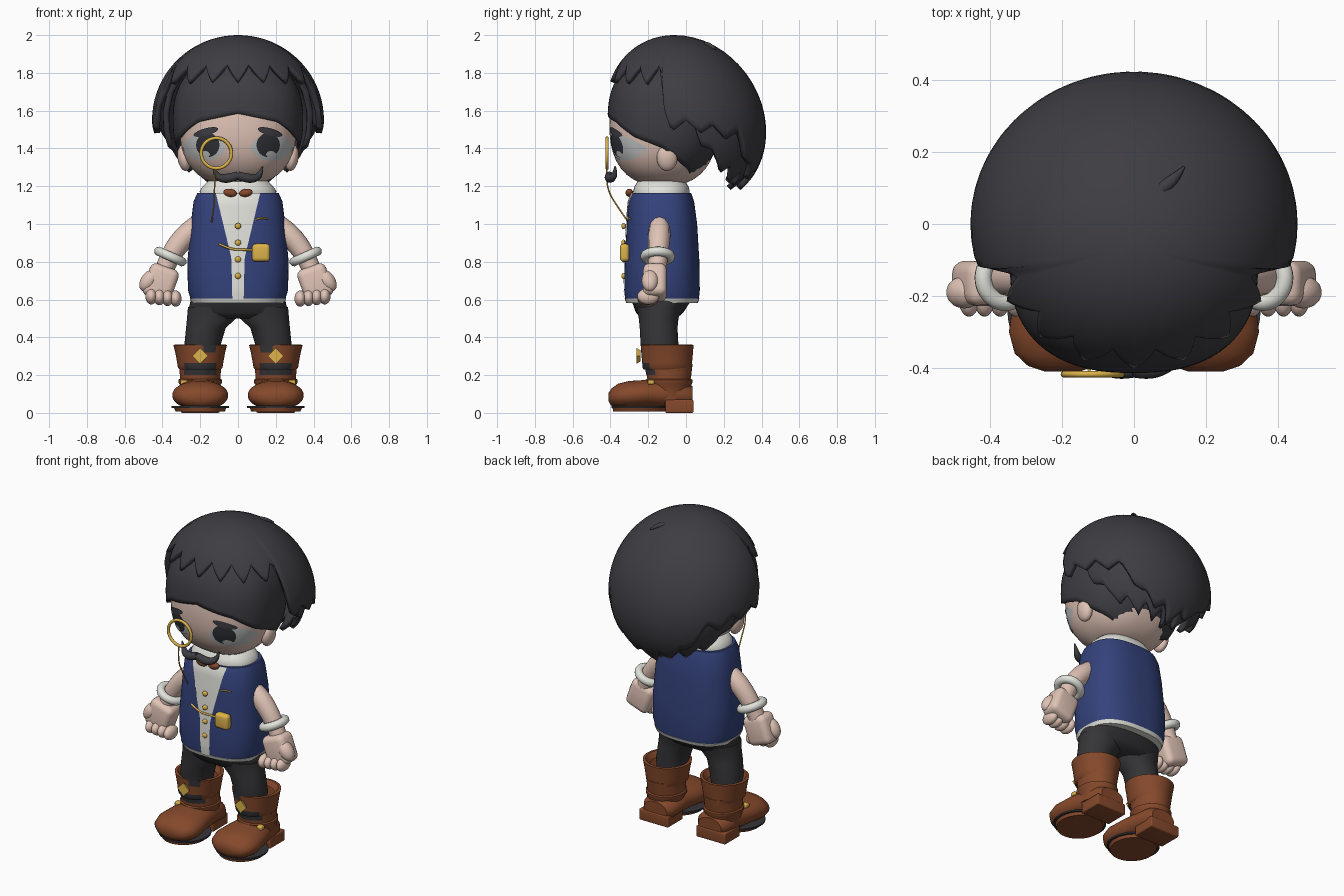
import bpy, bmesh, math
from mathutils import Vector, Euler

if "Cube" in bpy.data.objects:
    bpy.data.objects.remove(bpy.data.objects["Cube"])


def material(name, rgb):
    m = bpy.data.materials.new(name)
    m.use_nodes = True
    m.diffuse_color = (*rgb, 1)
    m.node_tree.nodes["Principled BSDF"].inputs["Base Color"].default_value = (*rgb, 1)
    return m


HAIR = material("charcoal hair", (.048, .046, .055))
SKIN = material("skin", (.75, .55, .47))
BLUE = material("blue vest", (.034, .055, .2))
WHITE = material("white cloth", (.76, .76, .71))
BROWN = material("brown leather", (.235, .066, .024))
GOLD = material("gold", (.72, .45, .07))
PANTS = material("dark cloth", (.036, .034, .038))
EYE = material("eye grey", (.55, .57, .57))
IRIS = material("dark iris", (.03, .033, .04))


def finish(name, bm, mat, angle=50, plate=False):
    bmesh.ops.remove_doubles(bm, verts=bm.verts, dist=1e-5)
    bmesh.ops.recalc_face_normals(bm, faces=bm.faces)
    if plate:
        bmesh.ops.reverse_faces(bm, faces=[f for f in bm.faces if f.normal.y > 0])
    me = bpy.data.meshes.new(name)
    bm.to_mesh(me)
    bm.free()
    ob = bpy.data.objects.new(name, me)
    bpy.context.collection.objects.link(ob)
    me.materials.append(mat)
    bpy.ops.object.select_all(action='DESELECT')
    ob.select_set(True)
    bpy.context.view_layer.objects.active = ob
    bpy.ops.object.shade_smooth_by_angle(angle=math.radians(angle))
    return ob


def skin_rows(bm, rows, closed=True, caps=False):
    """Join rows of points with quads."""
    vs = [[bm.verts.new(p) for p in row] for row in rows]
    n = len(vs[0])
    for a, b in zip(vs, vs[1:]):
        for i in range(n if closed else n - 1):
            j = (i + 1) % n
            bm.faces.new((a[i], a[j], b[j], b[i]))
    if caps:
        bm.faces.new(vs[0])
        bm.faces.new(vs[-1])


def lerp(table, x):
    for a, b in zip(table, table[1:]):
        if x <= b[0]:
            t = max(0, (x - a[0]) / (b[0] - a[0]))
            return [p + (q - p) * t for p, q in zip(a[1:], b[1:])]
    return list(table[-1][1:])


def loft(name, rings, mat, p=2, axis='Z', n=48, caps=True):
    """Rings are (height, centre a, centre b, radius a, radius b)."""
    rows = []
    for t, ca, cb, ra, rb in rings:
        row = []
        for i in range(n):
            c, s = math.cos(math.tau * i / n), math.sin(math.tau * i / n)
            k = (abs(c) ** p + abs(s) ** p) ** (-1 / p)
            a, b = ca + ra * c * k, cb + rb * s * k
            row.append((a, b, t) if axis == 'Z' else (a, t, b))
        rows.append(row)
    bm = bmesh.new()
    skin_rows(bm, rows, caps=caps)
    return finish(name, bm, mat)


def dome(name, centre, radii, mat, hem=None, p=2, lean=0, n=144, m=20, thick=0):
    """Rounded cap whose lower edge follows hem(degrees from the front)."""
    rows = []
    for j in range(m + 1):
        row = []
        for i in range(n):
            a = math.tau * i / n
            deg = math.degrees(min(a, math.tau - a))
            low = (hem(deg) - centre[2]) / radii[2] if hem else -1
            u = math.cos(math.acos(low) * j / m)
            r = max(0, 1 - abs(u) ** p) ** (1 / p)
            c, s = math.cos(a), math.sin(a)
            r *= (abs(c) ** p + abs(s) ** p) ** (-1 / p)
            row.append((centre[0] + radii[0] * r * s, centre[1] - radii[1] * r * c + lean * u,
                        centre[2] + radii[2] * u))
        rows.append(row)
    bm = bmesh.new()
    skin_rows(bm, rows)
    ob = finish(name, bm, mat)
    if thick:
        mod = ob.modifiers.new("thickness", 'SOLIDIFY')
        mod.thickness, mod.offset = thick, -1


def ball(name, loc, radii, mat, rot=(0, 0, 0)):
    bm = bmesh.new()
    bmesh.ops.create_uvsphere(bm, u_segments=24, v_segments=14, radius=1)
    for v in bm.verts:
        v.co = Euler(rot).to_matrix() @ (v.co * Vector(radii)) + Vector(loc)
    finish(name, bm, mat)


def box(name, loc, size, mat, bevel=.02, rot=(0, 0, 0)):
    bm = bmesh.new()
    bmesh.ops.create_cube(bm, size=1)
    for v in bm.verts:
        v.co = v.co * Vector(size)
    bmesh.ops.bevel(bm, geom=bm.edges[:], offset=bevel, segments=4, profile=.5, affect='EDGES')
    for v in bm.verts:
        v.co = Euler(rot).to_matrix() @ v.co + Vector(loc)
    finish(name, bm, mat)


def tube(name, pts, mat):
    """Smooth tube through (x, y, z, radius) points."""
    cu = bpy.data.curves.new(name, 'CURVE')
    cu.dimensions, cu.bevel_depth, cu.bevel_resolution = '3D', 1, 4
    cu.use_fill_caps = True
    sp = cu.splines.new('NURBS')
    sp.points.add(len(pts) - 1)
    for q, (x, y, z, r) in zip(sp.points, pts):
        q.co, q.radius = (x, y, z, 1), r
    sp.use_endpoint_u, sp.order_u = True, 3
    ob = bpy.data.objects.new(name, cu)
    bpy.context.collection.objects.link(ob)
    cu.materials.append(mat)
    bpy.ops.object.select_all(action='DESELECT')
    ob.select_set(True)
    bpy.context.view_layer.objects.active = ob
    bpy.ops.object.convert(target='MESH')
    bpy.ops.object.shade_smooth_by_angle(angle=math.radians(60))


def torus(name, loc, rot, major, minor, mat, n=40, k=10):
    turn, rows = Euler(rot).to_matrix(), []
    for i in range(n + 1):
        a = math.tau * i / n
        row = []
        for j in range(k):
            b = math.tau * j / k
            r = major + minor * math.cos(b)
            row.append(turn @ Vector((r * math.cos(a), r * math.sin(a), minor * math.sin(b))) + Vector(loc))
        rows.append(row)
    bm = bmesh.new()
    skin_rows(bm, rows)
    finish(name, bm, mat)


# Head, ears and face
HC, HR, HP = (0, -.12, 1.52), (.31, .285, .32), 2.4
dome("head", HC, HR, SKIN, p=HP, n=72)


def face_y(x, z):
    k = 1 - abs(x / HR[0]) ** HP - abs((z - HC[2]) / HR[2]) ** HP
    return HC[1] - HR[1] * max(0, k) ** (1 / HP)


def face_plate(name, cx, cz, rx, rz, mat, lift, tilt=0):
    rows = []
    for j in range(7):
        row = []
        for i in range(28):
            a = math.tau * i / 28
            u, w = rx * j / 6 * math.cos(a), rz * j / 6 * math.sin(a)
            x, z = cx + u, cz + w + u * tilt
            row.append((x, face_y(x, z) - lift, z))
        rows.append(row)
    bm = bmesh.new()
    skin_rows(bm, rows)
    finish(name, bm, mat, plate=True)


for s, side in ((1, "left"), (-1, "right")):
    ball(side + "_ear", (s * .285, -.1, 1.35), (.035, .055, .07), SKIN, (0, s * .15, 0))
    face_plate(side + "_eye_white", s * .18, 1.405, .11, .07, EYE, .003)
    face_plate(side + "_iris", s * .16, 1.418, .062, .064, IRIS, .005)
    face_plate(side + "_eye_glint", s * .175, 1.368, .026, .018, EYE, .007)
    face_plate(side + "_eyebrow", s * .17, 1.487, .065, .02, HAIR, .008, -s * .25)
    tube(side + "_moustache", [(0, -.405, 1.257, .022), (s * .04, -.41, 1.243, .025),
         (s * .09, -.395, 1.24, .022), (s * .118, -.375, 1.262, .015), (s * .13, -.375, 1.305, .004)], HAIR)

# Hair: close under layer, layer over the nape, jagged outer shell
UNDER = [(0, 1.585), (36, 1.54), (60, 1.46), (90, 1.40), (112, 1.32), (140, 1.25), (180, 1.22)]
NAPE = [(0, 1.92), (88, 1.9), (98, 1.5), (112, 1.37), (135, 1.29), (180, 1.25)]
OUTER = [(0, 1.85), (73, 1.84), (76, 1.56), (100, 1.54), (132, 1.49), (148, 1.33), (180, 1.24)]


def jagged(table, deg, depth):
    return lerp(table, deg)[0] - abs((deg / 20) % 1 * 2 - 1) * depth


dome("under_hair", (0, -.12, 1.55), (.345, .295, .34), HAIR, lambda d: lerp(UNDER, d)[0], p=2.4, thick=.015)
dome("nape_hair", (0, 0, 1.55), (.4, .385, .42), HAIR, lambda d: jagged(NAPE, d, .07), lean=-.06, thick=.03)
dome("outer_hair", (0, 0, 1.55), (.455, .42, .45), HAIR,
     lambda d: jagged(OUTER, d, .095 if d < 75 else .06), lean=-.06, thick=.03)
tube("cowlick", [(.08, .1, 1.945, .02), (.11, .12, 1.95, .018), (.14, .16, 1.925, .003)], HAIR)

# Monocle with its cord
torus("monocle", (-.115, -.418, 1.375), (math.pi / 2, 0, 0), .08, .009, GOLD)
tube("monocle_cord", [(-.12, -.42, 1.3, .004), (-.125, -.425, 1.2, .004), (-.125, -.37, 1.1, .004),
                      (-.14, -.305, 1.01, .004)], GOLD)

# Torso
VEST = [(.6, 0, -.127, .25, .195), (.65, 0, -.127, .265, .2), (.8, 0, -.127, .268, .198),
        (1, 0, -.127, .25, .186), (1.12, 0, -.13, .235, .173), (1.165, 0, -.13, .215, .157)]
loft("vest", VEST, BLUE, p=2.6, n=72)
loft("shirt_hem", [(.583, 0, -.127, .245, .19), (.605, 0, -.127, .255, .198)], WHITE, p=2.6)
loft("collar", [(1.14, 0, -.13, .2, .145), (1.175, 0, -.13, .203, .15), (1.2, 0, -.13, .185, .142),
                (1.235, 0, -.13, .15, .12)], WHITE, p=2.3)


def chest_y(x, z):
    cx, cy, rx, ry = lerp(VEST, z)
    return cy - ry * (1 - abs(x / rx) ** 2.6) ** (1 / 2.6)


# Shirt front, thin plate narrowing from the collar
rows = []
for j in range(25):
    z = .6 + .565 * j / 24
    w = lerp([(.6, .03), (.82, .035), (1.165, .118)], z)[0]
    rows.append([(w * i / 6, chest_y(w * i / 6, z) - .006, z) for i in range(-6, 7)])
bm = bmesh.new()
skin_rows(bm, rows, closed=False)
finish("shirt_front", bm, WHITE, plate=True)

for i in range(4):
    ball(f"button_{i + 1}", (0, -.33, .725 + .088 * i), (.016, .012, .016), GOLD)
box("pocket_watch", (.122, -.325, .848), (.095, .05, .095), GOLD)
tube("watch_chain", [(-.1, -.325, .895, .006), (-.04, -.335, .865, .006), (.03, -.335, .865, .006),
                     (.1, -.33, .86, .006)], GOLD)
tube("vest_pin", [(.09, -.305, 1.02, .004), (.12, -.31, 1.04, .005), (.16, -.295, 1.025, .004)], GOLD)
loft("hips", [(.5, 0, -.14, .245, .09), (.53, 0, -.14, .265, .125), (.6, 0, -.13, .25, .16)], PANTS, p=2.4)

for s, side in ((1, "left"), (-1, "right")):
    ball(side + "_bow", (s * .042, -.3, 1.165), (.036, .02, .021), BROWN, (0, -s * .15, 0))

    # Arm, cuff and fist
    tube(side + "_arm", [(s * .19, -.14, 1.02, .045), (s * .245, -.14, .97, .06), (s * .32, -.145, .89, .058),
                         (s * .375, -.15, .8, .05), (s * .4, -.155, .73, .05)], SKIN)
    torus(side + "_cuff", (s * .358, -.15, .828), (0, -s * .42, 0), .067, .025, WHITE)
    box(side + "_palm", (s * .41, -.165, .69), (.16, .125, .18), SKIN, .035, (0, -s * .35, 0))
    for i in range(4):
        ball(f"{side}_finger_{i + 1}", (s * (.33 + .043 * i), -.2, .605 + .004 * i), (.031, .058, .043), SKIN)
    ball(side + "_thumb", (s * .472, -.19, .7), (.042, .045, .065), SKIN, (0, -s * .6, 0))

    # Leg
    loft(side + "_leg", [(.2, s * .2, -.13, .08, .08), (.36, s * .188, -.14, .096, .1),
                         (.45, s * .17, -.145, .105, .1), (.5, s * .14, -.145, .13, .105),
                         (.56, s * .135, -.14, .13, .12)], PANTS)

    # Boot with folded cuff and dark opening at the front
    X = s * .2
    shaft = loft(side + "_boot_shaft", [(z, X, -.09, a, b) for z, a, b in (
        (.07, .105, .115), (.15, .108, .118), (.16, .116, .124), (.175, .116, .124), (.18, .108, .115),
        (.2, .108, .118), (.26, .112, .125))], BROWN)
    fold = loft(side + "_boot_fold", [(z, X, -.1, a, b) for z, a, b in (
        (.23, .11, .125), (.24, .118, .13), (.265, .122, .132), (.32, .132, .137),
        (.36, .142, .14), (.362, .125, .125), (.33, .1, .105))], BROWN, caps=False)
    for ob, mid, z0, z1, w in ((shaft, X, .2, .27, .09), (fold, X, .22, .26, .085),
                               (fold, X - s * .05, .325, .365, .035)):
        if PANTS.name not in ob.data.materials:
            ob.data.materials.append(PANTS)
        for f in ob.data.polygons:
            c = f.center
            if c.y < -.12 and z0 < c.z < z1 and abs(c.x - mid) < w:
                f.material_index = 1
    loft(side + "_foot", [(y, s * x, z, a, b) for y, x, z, a, b in (
        (.035, .19, .085, .08, .055), (0, .19, .09, .105, .07), (-.12, .195, .1, .115, .08),
        (-.2, .2, .1, .135, .075), (-.3, .2, .093, .148, .076), (-.36, .2, .088, .132, .066),
        (-.395, .2, .083, .095, .046), (-.41, .2, .083, .05, .022))], BROWN, p=2.1, axis='Y')
    box(side + "_heel", (X, -.035, .035), (.205, .15, .07), BROWN, .008)
    loft(side + "_welt", [(.026, X, -.245, .152, .15), (.036, X, -.245, .152, .15)], PANTS)
    loft(side + "_sole", [(.008, X, -.245, .13, .14), (.03, X, -.245, .14, .145)], BROWN)

    # Gold boot ornaments
    bm = bmesh.new()
    bmesh.ops.create_cone(bm, segments=4, radius1=.03, radius2=.042, depth=.02, cap_ends=True)
    for v in bm.verts:
        v.co = Vector((X + v.co.x, -.252 - v.co.z, .302 + v.co.y))
    finish(side + "_boot_diamond", bm, GOLD, 20)
    box(side + "_boot_buckle", (s * .287, -.185, .163), (.035, .035, .024), GOLD, .006)
